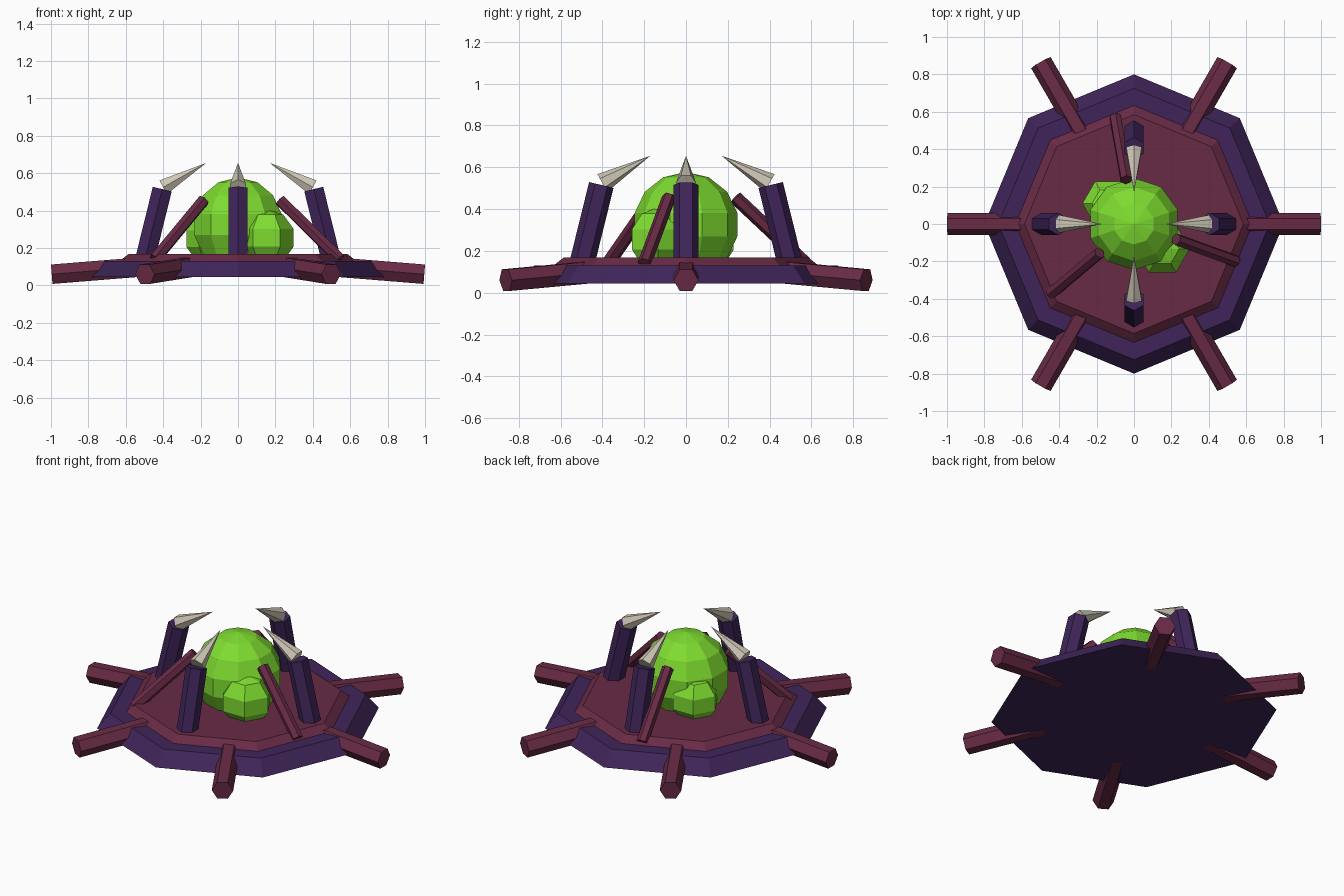
import bpy, bmesh, math
from mathutils import Vector, Matrix

if "Cube" in bpy.data.objects:
    bpy.data.objects.remove(bpy.data.objects["Cube"])


def material(name, rgb):
    m = bpy.data.materials.new(name)
    m.diffuse_color = (*rgb, 1)
    m.use_nodes = True
    m.node_tree.nodes["Principled BSDF"].inputs["Base Color"].default_value = m.diffuse_color
    return m


PURPLE = material("dark_purple", (0.05, 0.018, 0.10))
MAROON = material("maroon", (0.14, 0.024, 0.06))
GREEN = material("slime_green", (0.21, 0.72, 0.03))
BONE = material("bone", (0.62, 0.57, 0.47))


def finish(name, bm, mat):
    me = bpy.data.meshes.new(name)
    bm.to_mesh(me)
    bm.free()
    me.materials.append(mat)
    ob = bpy.data.objects.new(name, me)
    bpy.context.collection.objects.link(ob)


def rod(name, a, b, r1, r2, sides, mat):
    """Straight or tapered prism from point a to point b."""
    a, b = Vector(a), Vector(b)
    d = b - a
    turn = Vector((0, 0, 1)).rotation_difference(d).to_matrix().to_4x4()
    bm = bmesh.new()
    bmesh.ops.create_cone(bm, cap_ends=True, segments=sides, radius1=r1, radius2=r2,
                          depth=d.length, matrix=Matrix.Translation((a + b) / 2) @ turn)
    if r2 == 0:
        bmesh.ops.remove_doubles(bm, verts=bm.verts, dist=1e-5)
    finish(name, bm, mat)


def ball(name, centre, r, seg, rings, spin, mat):
    bm = bmesh.new()
    bmesh.ops.create_uvsphere(bm, u_segments=seg, v_segments=rings, radius=r,
                              matrix=Matrix.Translation(centre) @ Matrix.Rotation(spin, 4, 'Z'))
    finish(name, bm, mat)


def polar(r, deg, z):
    t = math.radians(deg)
    return (r * math.cos(t), r * math.sin(t), z)


# Octagonal plinth and raised plate
rod("base", (0, 0, 0.045), (0, 0, 0.13), 0.80, 0.725, 8, PURPLE)
rod("top_plate", (0, 0, 0.125), (0, 0, 0.168), 0.64, 0.585, 8, MAROON)

# Six spreading roots
for i in range(6):
    rod(f"root_{i + 1}", polar(0.5, 60 * i, 0.10), polar(0.996, 60 * i, 0.06),
        0.06, 0.06, 6, MAROON)

# Four leaning pillars, each tipped with an inward claw
for i in range(4):
    rod(f"pillar_{i + 1}", polar(0.5, 90 * i, 0.13), polar(0.405, 90 * i, 0.515),
        0.06, 0.06, 6, PURPLE)
    rod(f"claw_{i + 1}", polar(0.40, 90 * i, 0.525), polar(0.17, 90 * i, 0.655),
        0.048, 0, 6, BONE)

# Three thin struts bracing the orb
for i in range(3):
    rod(f"strut_{i + 1}", polar(0.58, 100 + 120 * i, 0.14), polar(0.24, 100 + 120 * i, 0.455),
        0.033, 0.033, 6, MAROON)

# Orb with two side lumps
ball("orb", (0, 0, 0.325), 0.252, 10, 7, 0, GREEN)
ball("lump_front", (0.152, -0.133, 0.255), 0.153, 6, 5, math.radians(30), GREEN)
ball("lump_back", (-0.14, 0.11, 0.25), 0.143, 6, 5, math.radians(30), GREEN)
